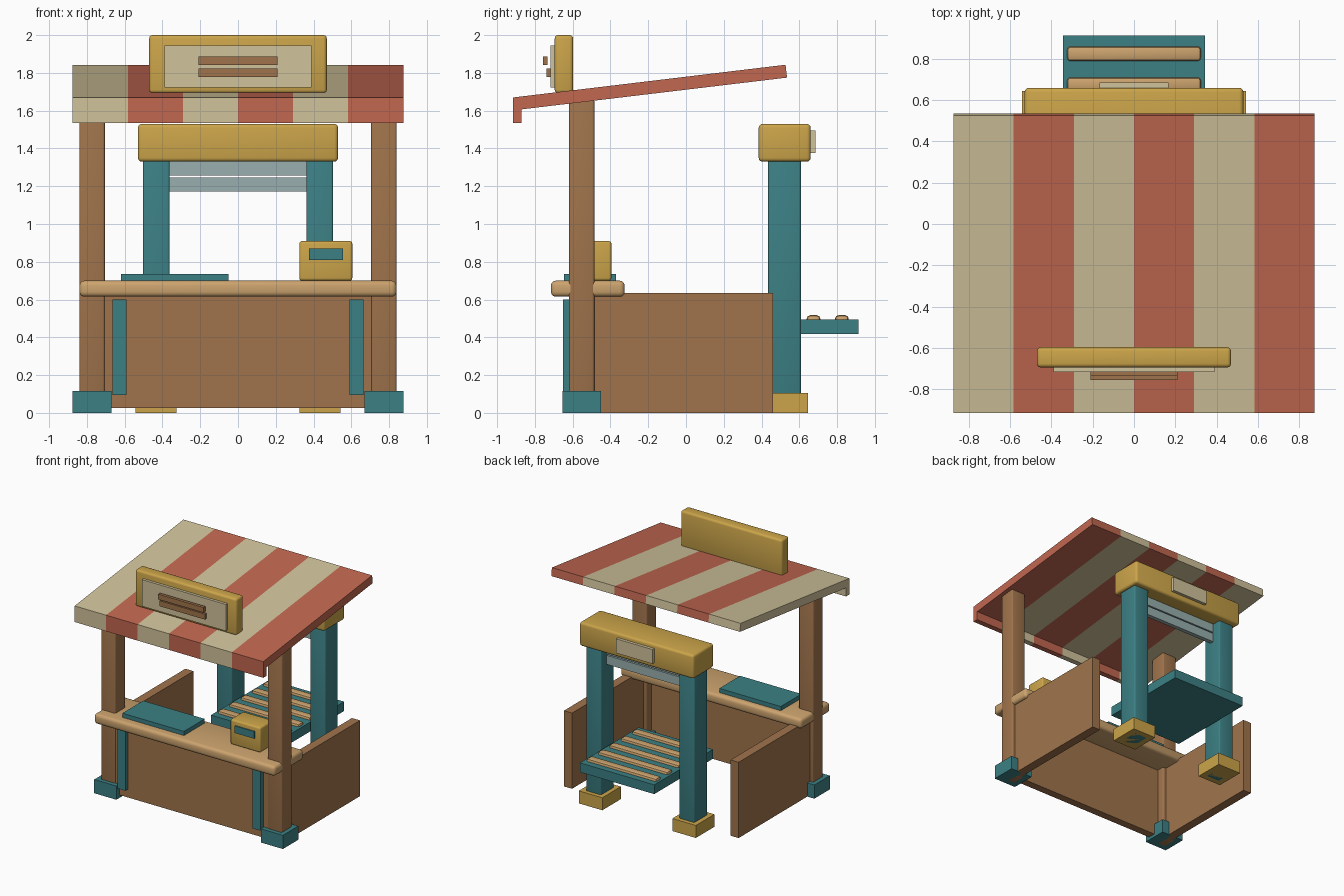
import bpy, bmesh, math

if "Cube" in bpy.data.objects:
    bpy.data.objects.remove(bpy.data.objects["Cube"])


def srgb(r, g, b):
    f = lambda c: c / 12.92 if c <= 0.04045 else ((c + 0.055) / 1.055) ** 2.4
    return [f(c / 255) for c in (r, g, b)] + [1.0]


def material(name, *rgb):
    m = bpy.data.materials.new(name)
    m.diffuse_color = srgb(*rgb)
    m.use_nodes = True
    m.node_tree.nodes["Principled BSDF"].inputs["Base Color"].default_value = m.diffuse_color
    return m


BROWN = material("brown wood", 160, 116, 76)
TAN = material("tan wood", 204, 163, 110)
TEAL = material("teal paint", 60, 128, 133)
GOLD = material("gold paint", 204, 165, 74)
CREAM = material("cream", 208, 194, 155)
RED = material("faded red", 193, 103, 80)
GLASS = material("pale glass", 152, 175, 173)


def finish(name, bm, mats):
    bmesh.ops.recalc_face_normals(bm, faces=bm.faces)
    me = bpy.data.meshes.new(name)
    bm.to_mesh(me)
    bm.free()
    ob = bpy.data.objects.new(name, me)
    bpy.context.collection.objects.link(ob)
    for m in mats:
        me.materials.append(m)
    return ob


def box(name, xs, ys, zs, mat, bevel=0.0, segments=3):
    """Box from min/max ranges, with optional rounded edges."""
    bm = bmesh.new()
    bmesh.ops.create_cube(bm, size=1)
    for v in bm.verts:
        for i, (lo, hi) in enumerate((xs, ys, zs)):
            v.co[i] = hi if v.co[i] > 0 else lo
    if bevel:
        bmesh.ops.bevel(bm, geom=bm.edges[:], offset=bevel, segments=segments,
                        profile=0.5, affect='EDGES')
    ob = finish(name, bm, [mat])
    if bevel and segments > 1:
        bpy.ops.object.select_all(action='DESELECT')
        ob.select_set(True)
        bpy.context.view_layer.objects.active = ob
        bpy.ops.object.shade_smooth_by_angle(angle=math.radians(35))
    return ob


def pair(name, xs, *args, **kw):
    """The same box on the right and the left."""
    box("right_" + name, xs, *args, **kw)
    box("left_" + name, (-xs[1], -xs[0]), *args, **kw)


# Front posts, their feet, and the stall walls
pair("front_post", (0.705, 0.84), (-0.62, -0.485), (0.0, 1.66), BROWN, bevel=0.012)
pair("post_foot", (0.67, 0.875), (-0.655, -0.45), (0.0, 0.115), TEAL)
box("front_panel", (-0.715, 0.715), (-0.615, -0.55), (0.025, 0.63), BROWN)
pair("front_trim", (0.59, 0.665), (-0.65, -0.61), (0.095, 0.6), TEAL)
pair("side_panel", (0.735, 0.81), (-0.5, 0.46), (0.0, 0.635), BROWN)

# Counter with mat and cash box
box("counter_top", (-0.839, 0.839), (-0.715, -0.325), (0.615, 0.70), TAN, bevel=0.025)
box("counter_mat", (-0.62, -0.05), (-0.645, -0.37), (0.695, 0.735), TEAL)
box("cash_box", (0.325, 0.605), (-0.57, -0.395), (0.70, 0.91), GOLD, bevel=0.014)
box("cash_box_screen", (0.375, 0.555), (-0.579, -0.565), (0.81, 0.87), TEAL)

# Striped awning: one side profile repeated at every stripe boundary
profile = [(-0.915, 1.535), (-0.87, 1.535), (-0.87, 1.607),
           (0.535, 1.775), (0.527, 1.843), (-0.915, 1.67)]
STRIPES, HALF = 6, 0.875
bm = bmesh.new()
rings = [[bm.verts.new((-HALF + 2 * HALF * i / STRIPES, y, z)) for y, z in profile]
         for i in range(STRIPES + 1)]
n = len(profile)
for i in range(STRIPES):
    for k in range(n):
        j = (k + 1) % n
        f = bm.faces.new((rings[i][k], rings[i][j], rings[i + 1][j], rings[i + 1][k]))
        f.material_index = i % 2
bm.faces.new(rings[0]).material_index = 0
bm.faces.new(rings[-1]).material_index = 1
finish("striped_awning", bm, [CREAM, RED])

# Sign board on the awning
box("sign_board", (-0.47, 0.47), (-0.695, -0.597), (1.692, 2.0), GOLD, bevel=0.018)
box("sign_plate", (-0.39, 0.39), (-0.718, -0.69), (1.722, 1.945), CREAM)
box("sign_upper_bar", (-0.21, 0.21), (-0.757, -0.732), (1.842, 1.886), BROWN)
box("sign_lower_bar", (-0.21, 0.21), (-0.739, -0.716), (1.778, 1.824), BROWN)

# Rear gate
pair("gate_post", (0.362, 0.504), (0.435, 0.61), (0.0, 1.35), TEAL, bevel=0.012)
pair("gate_foot", (0.325, 0.543), (0.40, 0.645), (0.0, 0.105), GOLD)
box("gate_beam", (-0.53, 0.53), (0.385, 0.66), (1.33, 1.53), GOLD, bevel=0.02)
box("gate_beam_plate", (-0.168, 0.168), (0.65, 0.685), (1.375, 1.495), CREAM)
for i, z in enumerate((1.172, 1.257)):
    box(f"gate_glass_strip_{i + 1}", (-0.37, 0.37), (0.50, 0.535), (z, z + 0.075), GLASS)

# Slatted shelf passing through the gate
box("shelf_tray", (-0.345, 0.345), (0.135, 0.913), (0.417, 0.495), TEAL)
for i in range(5):
    y = 0.225 + 0.15 * i
    box(f"shelf_slat_{i + 1}", (-0.325, 0.325), (y - 0.036, y + 0.036), (0.475, 0.517),
        TAN, bevel=0.018, segments=2)
